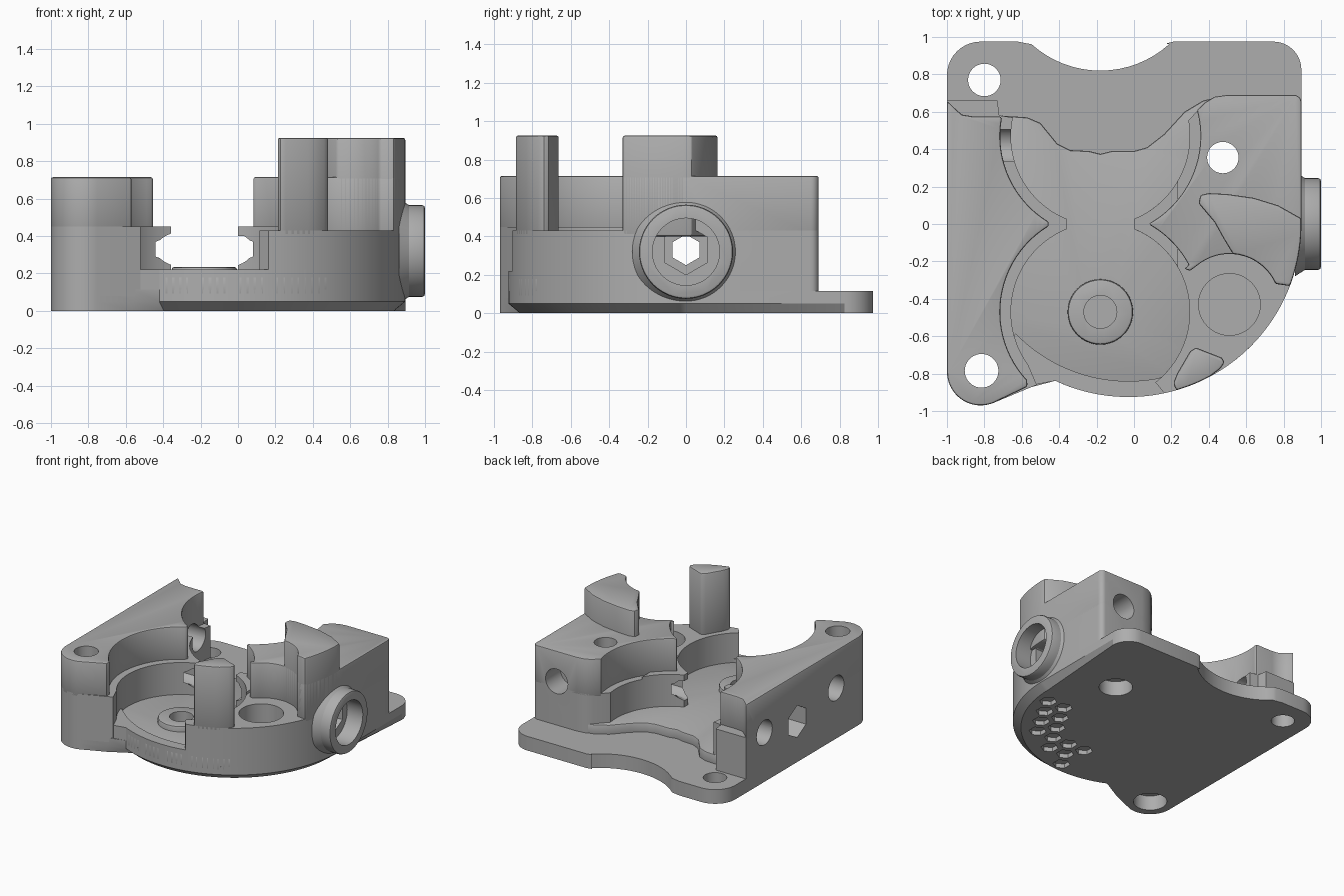
import bpy, bmesh, math
from mathutils import Vector

cube = bpy.data.objects.get("Cube")
if cube:
    bpy.data.objects.remove(cube)

grey = bpy.data.materials.new("light grey")
grey.use_nodes = True
GREY = (0.42, 0.42, 0.42, 1)
grey.diffuse_color = GREY
grey.node_tree.nodes["Principled BSDF"].inputs["Base Color"].default_value = GREY

HUB = (-0.03, 0)        # centre of the round front edge
LOW = (-0.18, -0.47)    # front gear chamber
UP = (-0.18, 0.47)      # back gear chamber
EDGE = 0.925
IN, OUT = 0.478, 0.535  # chamber radius below and above the ledge
BORE_Z = 0.33


def arc(c, r, a, b, n=24):
    return [(c[0] + r * math.cos(math.radians(a + (b - a) * i / n)),
             c[1] + r * math.sin(math.radians(a + (b - a) * i / n))) for i in range(n + 1)]


def make(name, bm):
    bmesh.ops.recalc_face_normals(bm, faces=bm.faces)
    me = bpy.data.meshes.new(name)
    bm.to_mesh(me)
    bm.free()
    me.materials.append(grey)
    ob = bpy.data.objects.new(name, me)
    bpy.context.collection.objects.link(ob)
    return ob


def loft(bm, rings):
    """Skin a list of (outline, height) rings and cap both ends."""
    loops = [[bm.verts.new((x, y, z)) for x, y in pts] for pts, z in rings]
    n = len(loops[0])
    for a, b in zip(loops, loops[1:]):
        for i in range(n):
            j = (i + 1) % n
            bm.faces.new((a[i], a[j], b[j], b[i]))
    bm.faces.new(loops[0][::-1])
    bm.faces.new(loops[-1])


def prism(name, pts, z0, z1, bevel=0.012):
    bm = bmesh.new()
    loft(bm, [(pts, z0), (pts, z1)])
    ob = make(name, bm)
    if bevel:
        m = ob.modifiers.new("soft edges", 'BEVEL')
        m.width, m.segments, m.limit_method = bevel, 2, 'ANGLE'
        m.angle_limit = math.radians(40)
    return ob


def rod(name, start, axis, length, r, n=40, r2=None):
    """Cylinder or cone from start along axis."""
    bm = bmesh.new()
    bmesh.ops.create_cone(bm, cap_ends=True, segments=n, radius1=r,
                          radius2=r if r2 is None else r2, depth=length)
    d = Vector(axis)
    mid = Vector(start) + d * length / 2
    rot = d.to_track_quat('Z', 'Y').to_matrix().to_4x4()
    bm.transform(rot)
    bmesh.ops.translate(bm, verts=bm.verts, vec=mid)
    return make(name, bm)


X, Y, Z = (1, 0, 0), (0, 1, 0), (0, 0, 1)

# Mounting plate with a chamfer under the round front edge
scoop = [(-0.62, 0.975), (-0.57, 0.965)] + arc((-0.18, 1.37), 0.55, 228, 312, 16) \
    + [(0.17, 0.965), (0.21, 0.975)]
corner = arc((-0.82, -0.79), 0.18, 292, 180, 12)
outline = arc((-0.82, 0.795), 0.18, 180, 90, 10) + scoop + arc((0.745, 0.825), 0.15, 90, 0, 10) \
    + arc(HUB, EDGE, 0, -115, 60) + [(-0.56, -0.875)] + corner


def inset(p):
    d = Vector(p) - Vector(HUB)
    if p[1] < 0.01 and abs(d.length - EDGE) < 0.002:
        d *= 1 - 0.06 / EDGE
    return (HUB[0] + d.x, HUB[1] + d.y)


bm = bmesh.new()
loft(bm, [([inset(p) for p in outline], 0), (outline, 0.05), (outline, 0.115)])
plate = make("mounting_plate", bm)

# Raised chamber floor with a wavy back edge
wave = [(-0.72, 0.58), (-0.57, 0.57), (-0.5, 0.54), (-0.41, 0.43), (-0.34, 0.395), (-0.24, 0.39),
        (-0.18, 0.375), (-0.12, 0.39), (0, 0.39), (0.07, 0.41), (0.16, 0.48), (0.27, 0.6),
        (0.37, 0.66), (0.5, 0.69)]
floor = prism("chamber_floor", wave + [(0.6, 0.6), (0.6, -0.3)] + arc(HUB, EDGE, -55, -115)
              + [(-0.56, -0.8), (-0.75, -0.5)], 0.08, 0.19)

# Front rim between the chamber and the round edge
inner = []
for p in arc(LOW, IN, 195, 330, 40):
    d = Vector(p) - Vector(HUB)
    d *= min(1, 0.84 / d.length)
    inner.append((HUB[0] + d.x, HUB[1] + d.y))
rim = prism("front_rim", arc(HUB, EDGE, -65, -115) + [(-0.56, -0.865), (-0.72, -0.7)] + inner,
            0.08, 0.22, 0)

# Left block: lower part makes the ledge, upper part is set back
left_low = prism("left_block_lower", [(-1, 0.66), (-0.73, 0.66), (-0.72, 0.58)]
                 + arc(UP, IN, 168, 248) + arc(LOW, IN, 112, 216)
                 + [(-0.52, -0.86)] + corner, 0.08, 0.45, 0)
left_top = prism("left_block_upper", [(-1, 0.66), (-0.96, 0.62), (-0.92, 0.585), (-0.86, 0.575),
                 (-0.71, 0.575)] + arc(UP, OUT, 170, 239) + arc(LOW, OUT, 121, 223)
                 + [(-0.57, -0.87)] + corner, 0.42, 0.715)

# Right body, block and raised pillars
back_right = [(0.38, 0.65), (0.43, 0.68), (0.5, 0.69)] + arc((0.855, 0.65), 0.04, 90, 0, 6)
right_low = prism("right_body", arc(UP, IN, 292, 370) + back_right + arc(HUB, EDGE, 0, -78, 40)
                  + arc(LOW, IN, -52, 68), 0.08, 0.43, 0)
tip = prism("right_tip", arc(UP, IN, 292, 330) + arc(LOW, IN, 30, 68), 0.4, 0.45, 0)
seat = arc((0.51, -0.43), 0.27, 24, 128, 20)
right_top = prism("right_block", arc(UP, OUT, 299, 375) + back_right + arc(HUB, EDGE, 0, -21)
                  + seat + [(0.3, -0.25), (0.27, -0.24)] + arc(LOW, OUT, 28, 60), 0.41, 0.715)
big_pillar = prism("sector_pillar", [(0.345, 0.11), (0.355, 0.155), (0.4, 0.165), (0.5, 0.16),
                   (0.64, 0.14), (0.77, 0.1), (0.895, 0.03)] + arc(HUB, EDGE, -1, -21)
                   + arc((0.51, -0.43), 0.27, 24, 86, 16) + [(0.48, -0.08), (0.43, 0.01)], 0.4, 0.925)
small_pillar = prism("front_pillar", [(0.21, -0.85), (0.23, -0.8), (0.3, -0.68), (0.33, -0.66),
                     (0.47, -0.715), (0.485, -0.74), (0.46, -0.775)] + arc(HUB, EDGE, -62, -74, 6),
                     0.4, 0.925)

# Axle boss and side port
boss = rod("axle_boss", (*LOW, 0.1), Z, 0.135, 0.175)
port = rod("side_port", (0.8, 0, 0.32), X, 0.2, 0.245, 64)
collar = rod("port_collar", (0.86, 0, 0.32), X, 0.07, 0.28, 64, 0.235)
for ob in (boss, port):
    m = ob.modifiers.new("soft edges", 'BEVEL')
    m.width, m.segments = 0.015, 2

# Cutters, each with the parts it goes through
lefts, rights = [left_low, left_top], [right_low, right_top, port, collar]
hole = lambda *a, **k: rod("cutter", *a, **k)
jobs = [
    (hole((-0.8, 0.77, -0.1), Z, 1, 0.087), [plate]),
    (hole((-0.815, -0.785, -0.1), Z, 1, 0.09), [plate] + lefts),
    (hole((-0.815, -0.785, -0.1), Z, 0.22, 0.125), [plate, left_low]),
    (hole((0.475, 0.355, -0.1), Z, 1, 0.084), [plate, floor, right_low, right_top]),
    (hole((0.475, 0.355, -0.1), Z, 0.22, 0.125), [plate, floor, right_low]),
    (hole((0.51, -0.43, 0.21), Z, 0.6, 0.165), [right_low]),
    (hole((*LOW, 0.14), Z, 0.3, 0.088), [boss, floor]),
    # Bore running across both sides, with hexagon pockets
    (hole((-1.1, 0, BORE_Z), X, 2.2, 0.08, 6), lefts + rights),
    (hole((-1.1, 0, BORE_Z), X, 0.3, 0.13, 6), lefts),
    (hole((0.7, 0, BORE_Z), X, 0.4, 0.13, 6), rights),
    (hole((0.86, 0, 0.32), X, 0.3, 0.175), rights),
    (hole((-0.47, 0, BORE_Z), X, 0.16, 0.06, r2=0.1), lefts),
    (hole((-0.04, 0, BORE_Z), X, 0.16, 0.1, r2=0.06), rights),
    # Screw holes in the side and back walls
    (hole((-1.1, 0.42, 0.4), X, 0.6, 0.1), lefts),
    (hole((-1.1, -0.5, 0.41), X, 0.25, 0.1), lefts),
    (hole((0.68, 0.5, 0.47), Y, 0.4, 0.1), [right_low, right_top]),
]

# Honeycomb pockets under the front right edge
bm = bmesh.new()
for row in range(-9, 1):
    for col in range(0, 9):
        p = Vector((col * 0.15 + (row % 2) * 0.075 - 0.1, row * 0.13))
        if 0.52 < (p - Vector(HUB)).length < 0.79 and p.x > 0.05 and p.y < -0.02:
            hexagon = arc(p, 0.065, 30, 330, 5)
            loft(bm, [(hexagon, -0.05), (hexagon, 0.035)])
jobs.append((make("cutter", bm), [plate]))

for cutter, parts in jobs:
    cutter.hide_render = True
    for ob in parts:
        m = ob.modifiers.new("cut", 'BOOLEAN')
        m.operation, m.object, m.solver = 'DIFFERENCE', cutter, 'EXACT'

# Bake the modifiers, then drop the cutters and shade
parts = [plate, floor, rim, left_low, left_top, right_low, tip, right_top, big_pillar,
         small_pillar, boss, port, collar]
deps = bpy.context.evaluated_depsgraph_get()
baked = [bpy.data.meshes.new_from_object(ob.evaluated_get(deps)) for ob in parts]
for cutter, _ in jobs:
    bpy.data.objects.remove(cutter)
bpy.ops.object.select_all(action='DESELECT')
for ob, me in zip(parts, baked):
    ob.modifiers.clear()
    ob.data = me
    ob.select_set(True)
bpy.context.view_layer.objects.active = plate
bpy.ops.object.shade_smooth_by_angle(angle=math.radians(30))
